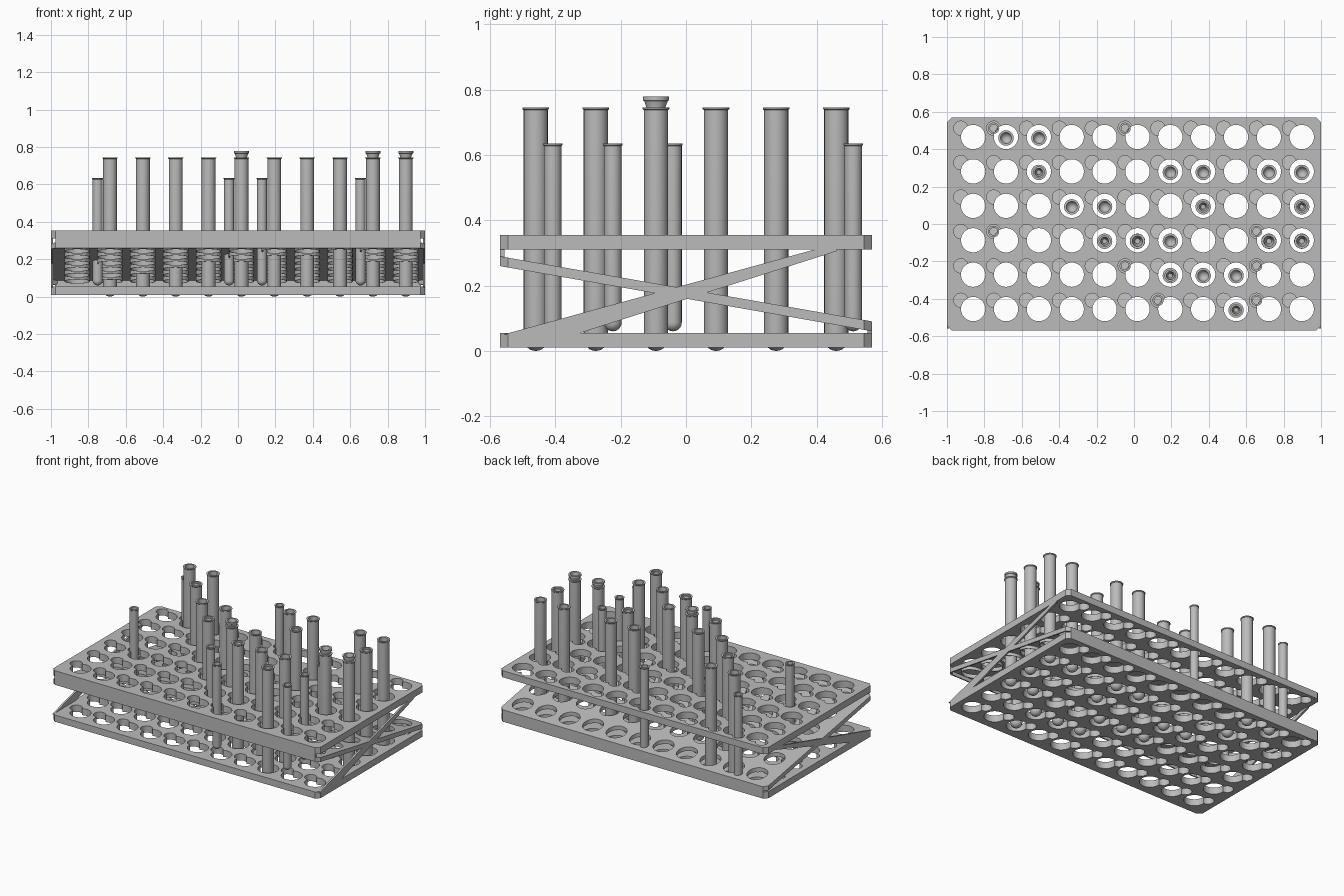
import bpy, bmesh, math

cube = bpy.data.objects.get("Cube")
if cube:
    bpy.data.objects.remove(cube, do_unlink=True)

grey = bpy.data.materials.new("plain_grey")
grey.use_nodes = True
COLOUR = (0.5, 0.5, 0.5, 1)
grey.diffuse_color = COLOUR
grey.node_tree.nodes["Principled BSDF"].inputs["Base Color"].default_value = COLOUR

HX, HY, CH = 1.0, 0.57, 0.025
SLOPE = 0.175
COLS = [-0.86 + 0.1757 * i for i in range(11)]
ROWS = [0.465 - 0.184 * j for j in range(6)]
BIG, SMALL = 0.065, 0.038
DX, DY = -0.066, 0.047
GRID = [(x, y) for x in COLS for y in ROWS]


def finish(name, bm, smooth=False):
    bmesh.ops.recalc_face_normals(bm, faces=bm.faces)
    mesh = bpy.data.meshes.new(name)
    bm.to_mesh(mesh)
    bm.free()
    mesh.materials.append(grey)
    obj = bpy.data.objects.new(name, mesh)
    bpy.context.collection.objects.link(obj)
    if smooth:
        bpy.ops.object.select_all(action='DESELECT')
        obj.select_set(True)
        bpy.context.view_layer.objects.active = obj
        bpy.ops.object.shade_smooth_by_angle(angle=math.radians(35))
    return obj


def prism(bm, points, offset):
    """Extrude a flat outline of 3D points along an offset."""
    face = bm.faces.new([bm.verts.new(p) for p in points])
    ext = bmesh.ops.extrude_face_region(bm, geom=[face], use_keep_orig=True)
    moved = [v for v in ext["geom"] if isinstance(v, bmesh.types.BMVert)]
    bmesh.ops.translate(bm, verts=moved, vec=offset)


def lathe(bm, profile, x, y, segs=24, closed=False):
    """Revolve (radius, z) points about a vertical axis."""
    rings = []
    for r, z in profile:
        if r == 0:
            rings.append([bm.verts.new((x, y, z))] * segs)
        else:
            angles = [2 * math.pi * k / segs for k in range(segs)]
            rings.append([bm.verts.new((x + r * math.cos(a), y + r * math.sin(a), z)) for a in angles])
    pairs = list(zip(rings, rings[1:]))
    if closed:
        pairs.append((rings[-1], rings[0]))
    for a, b in pairs:
        for k in range(segs):
            n = (k + 1) % segs
            quad = list(dict.fromkeys([a[k], a[n], b[n], b[k]]))
            if len(quad) > 2:
                bm.faces.new(quad)


def outline(inset, z):
    """Rectangle with clipped corners."""
    x, y, c = HX - inset, HY - inset, CH
    return [(x, y - c, z), (x - c, y, z), (c - x, y, z), (-x, y - c, z),
            (-x, c - y, z), (c - x, -y, z), (x - c, -y, z), (x, c - y, z)]


def cutter(radius, dx, dy):
    bm = bmesh.new()
    for x, y in GRID:
        lathe(bm, [(0, -1), (radius, -1), (radius, 1), (0, 1)], x + dx, y + dy, 32)
    obj = finish("hole_cutter", bm)
    obj.hide_render = True
    return obj


def drilled_plate(name, z0, z1, cutters):
    bm = bmesh.new()
    prism(bm, outline(0, z0), (0, 0, z1 - z0))
    obj = finish(name, bm)
    for c in cutters:
        mod = obj.modifiers.new("holes", 'BOOLEAN')
        mod.operation, mod.solver, mod.object = 'DIFFERENCE', 'EXACT', c
    deps = bpy.context.evaluated_depsgraph_get()
    mesh = bpy.data.meshes.new_from_object(obj.evaluated_get(deps))
    obj.modifiers.clear()
    obj.data = mesh
    return obj


def shear(obj):
    for v in obj.data.vertices:
        v.co.z -= SLOPE * v.co.y


# Three perforated plates, the middle one sloping down to the back
big_cut, small_cut = cutter(BIG, 0, 0), cutter(SMALL, DX, DY)
drilled_plate("bottom_plate", 0.01, 0.055, [big_cut, small_cut])
drilled_plate("top_plate", 0.31, 0.355, [big_cut, small_cut])
shear(drilled_plate("sloping_plate", 0.184, 0.19, [big_cut]))
for c in (big_cut, small_cut):
    bpy.data.objects.remove(c, do_unlink=True)

# Collars below the sloping plate's holes
bm = bmesh.new()
for x, y in GRID:
    r = BIG + 0.003
    lathe(bm, [(BIG, 0.163), (r, 0.163), (r, 0.185), (BIG, 0.185)], x, y, 32, True)
shear(finish("hole_collars", bm, True))

# Folded rim around the sloping plate
bm = bmesh.new()
loops = [[bm.verts.new(p) for p in outline(i, z)]
         for i, z in ((0, 0.16), (0, 0.19), (0.01, 0.19), (0.01, 0.16))]
for a, b in zip(loops, loops[1:] + loops[:1]):
    for k in range(8):
        n = (k + 1) % 8
        bm.faces.new((a[k], a[n], b[n], b[k]))
shear(finish("sloping_plate_rim", bm))

# Lips joining the sloping plate to the other two
for name, y, z0, z1 in (("front_lip", -HY, 0.285, 0.312), ("back_lip", HY - 0.015, 0.05, 0.07)):
    bm = bmesh.new()
    w = HX - CH
    prism(bm, [(-w, y, z0), (w, y, z0), (w, y, z1), (-w, y, z1)], (0, 0.015, 0))
    finish(name, bm)

# Tapered diagonal side braces
SIDE = [(-0.56, 0.05), (-0.34, 0.05), (0.46, 0.305), (0.46, 0.312), (0.40, 0.312)]
for name, x in (("left_brace", HX - 0.012), ("right_brace", -HX)):
    bm = bmesh.new()
    prism(bm, [(x, y, z) for y, z in SIDE], (0.012, 0, 0))
    finish(name, bm)


def tube_profile(r, base, top, wall, rim):
    """Round-bottomed open tube with a slight rim."""
    bend = [math.pi / 2 * k / 6 for k in range(7)]
    outer = [(r * math.sin(a) if k else 0, base + r - r * math.cos(a)) for k, a in enumerate(bend)]
    ri = r - wall
    inner = [(ri * math.sin(a) if k else 0, base + r - ri * math.cos(a)) for k, a in enumerate(bend)]
    lip = [(r, top - 0.008), (r + rim, top - 0.004), (r + rim, top), (ri, top)]
    return outer + lip + inner[::-1]


# Large tubes: (column, row) by type
OPEN = [(1, 0), (2, 0), (6, 1), (7, 1), (9, 1), (10, 1), (3, 2), (4, 2), (6, 3), (7, 4), (8, 4)]
FUNNEL = [(2, 1), (7, 2), (10, 2), (4, 3), (6, 4), (8, 5)]
CAPPED = [(5, 3), (9, 3), (10, 3)]
bm = bmesh.new()
for c, r in OPEN + FUNNEL + CAPPED:
    lathe(bm, tube_profile(0.037, 0.0, 0.745, 0.008, 0.004), COLS[c], ROWS[r] - 0.005)
finish("large_tubes", bm, True)

# Small tubes in the side holes
bm = bmesh.new()
for c, r in [(1, 0), (5, 0), (1, 3), (9, 3), (5, 4), (9, 4), (6, 5), (9, 5)]:
    lathe(bm, tube_profile(0.027, 0.06, 0.635, 0.007, 0.003), COLS[c] + DX, ROWS[r] + DY)
finish("small_tubes", bm, True)

# Funnel inserts sunk in some tubes
bm = bmesh.new()
for c, r in FUNNEL:
    lathe(bm, [(0.029, 0.735), (0.022, 0.735), (0.012, 0.68), (0, 0.68)], COLS[c], ROWS[r] - 0.005)
finish("tube_funnels", bm, True)

# Hollow flared stoppers
bm = bmesh.new()
for c, r in CAPPED:
    lathe(bm, [(0, 0.70), (0.027, 0.70), (0.029, 0.745), (0.036, 0.765), (0.04, 0.767), (0.04, 0.778),
               (0.028, 0.778), (0.014, 0.715), (0, 0.715)], COLS[c], ROWS[r] - 0.005)
finish("stoppers", bm, True)
